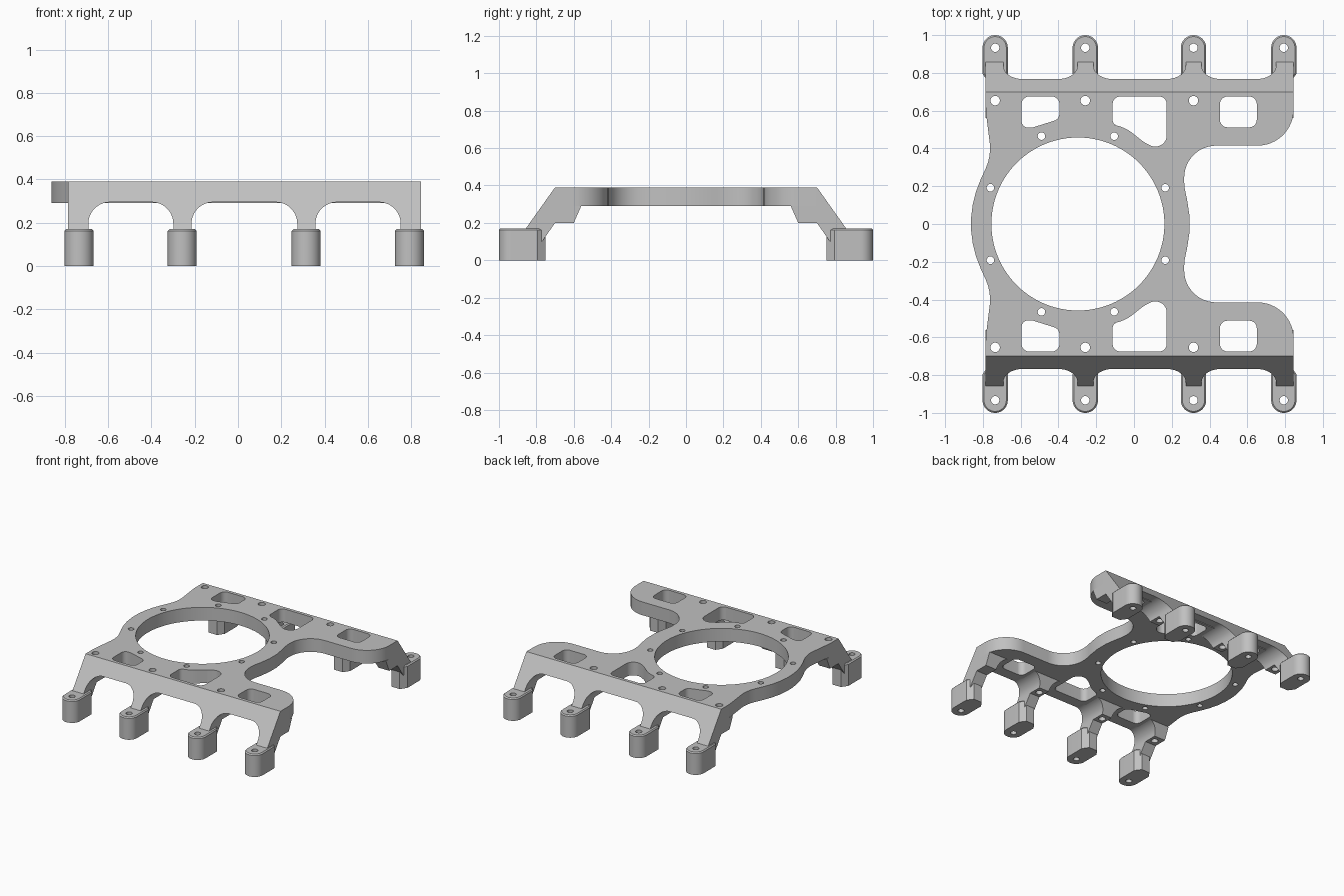
import bpy, bmesh, math
from mathutils import Vector

cube = bpy.data.objects.get("Cube")
if cube:
    bpy.data.objects.remove(cube, do_unlink=True)

GREY = (0.53, 0.53, 0.53, 1)
grey = bpy.data.materials.new("plain grey")
grey.use_nodes = True
grey.diffuse_color = GREY
grey.node_tree.nodes["Principled BSDF"].inputs["Base Color"].default_value = GREY

LEGS = (-0.735, -0.258, 0.315, 0.793)
TOP, UNDER, FOLD = 0.39, 0.29, 0.70
AXES = {"x": lambda u, v, t: (t, u, v),
        "y": lambda u, v, t: (u, t, v),
        "z": lambda u, v, t: (u, v, t)}


def rounded(corners):
    """Closed outline from (u, v, radius) corners."""
    out = []
    for i, (u, v, r) in enumerate(corners):
        p = Vector((u, v))
        a = (Vector(corners[i - 1][:2]) - p).normalized()
        b = (Vector(corners[(i + 1) % len(corners)][:2]) - p).normalized()
        if r == 0:
            out.append((u, v))
            continue
        half = a.angle(b) / 2
        turn = math.pi - 2 * half
        centre = p + (a + b).normalized() * r / math.sin(half)
        mid = (p - centre).normalized()
        side = Vector((-mid.y, mid.x))
        if side.dot(b) < 0:
            side = -side
        n = max(3, int(math.degrees(turn) / 7))
        for k in range(n + 1):
            t = turn * (k / n - 0.5)
            q = centre + r * (mid * math.cos(t) + side * math.sin(t))
            out.append((q.x, q.y))
    return out


def circle(u, v, r, n=32):
    return [(u + r * math.cos(math.tau * k / n), v + r * math.sin(math.tau * k / n))
            for k in range(n)]


def flip(loop):
    return [(u, -v) for u, v in loop]


def prism(name, loops, axis, lo, hi, top_bevel=0):
    """Extrude one or more outlines along an axis into one mesh."""
    bm = bmesh.new()
    place = AXES[axis]
    for loop in loops:
        ends = [[bm.verts.new(place(u, v, t)) for u, v in loop] for t in (lo, hi)]
        for end in ends:
            bm.faces.new(end)
        for i in range(len(loop)):
            bm.faces.new((ends[0][i - 1], ends[0][i], ends[1][i], ends[1][i - 1]))
    bmesh.ops.recalc_face_normals(bm, faces=bm.faces)
    if top_bevel:
        rim = [e for e in bm.edges if all(abs(v.co.z - hi) < 1e-5 for v in e.verts)]
        bmesh.ops.bevel(bm, geom=rim, offset=top_bevel, segments=1, affect="EDGES")
    mesh = bpy.data.meshes.new(name)
    bm.to_mesh(mesh)
    bm.free()
    mesh.materials.append(grey)
    obj = bpy.data.objects.new(name, mesh)
    bpy.context.collection.objects.link(obj)
    return obj


def activate(obj):
    bpy.ops.object.select_all(action="DESELECT")
    obj.select_set(True)
    bpy.context.view_layer.objects.active = obj


def cut(obj, cutter):
    """Subtract the cutter, then discard it."""
    cutter.hide_render = True
    mod = obj.modifiers.new("cut", "BOOLEAN")
    mod.operation, mod.solver, mod.object = "DIFFERENCE", "EXACT", cutter
    activate(obj)
    bpy.ops.object.modifier_apply(modifier=mod.name)
    bpy.data.objects.remove(cutter, do_unlink=True)


def smooth(obj):
    activate(obj)
    bpy.ops.object.shade_smooth_by_angle(angle=math.radians(25))


# Plate outline, mirrored front to back
half = [(-0.92, 0, 0.568), (-0.755, 0.36, 0.25), (-0.785, 0.6, 0.4),
        (-0.785, FOLD, 0), (0.845, FOLD, 0), (0.845, 0.415, 0.19),
        (0.268, 0.415, 0.17), (0.265, 0.2, 0.3), (0.311, 0, 0.6)]
outline = half + [(x, -y, r) for x, y, r in half[-2:0:-1]]
plate = prism("top_plate", [rounded(outline)], "z", UNDER, TOP)

# Plate openings: large bore, pockets and screw holes
pockets = [
    rounded([(-0.595, 0.675, 0.04), (-0.395, 0.675, 0.04),
             (-0.395, 0.555, 0.04), (-0.54, 0.51, 0.05), (-0.595, 0.51, 0.035)]),
    rounded([(-0.113, 0.675, 0.04), (0.173, 0.675, 0.04), (0.173, 0.37, 0.06),
             (0.05, 0.435, 0.1), (-0.05, 0.515, 0.2), (-0.113, 0.525, 0.03)]),
    rounded([(0.455, 0.675, 0.04), (0.65, 0.675, 0.04),
             (0.65, 0.512, 0.04), (0.455, 0.512, 0.04)])]
screws = [circle(x, 0.653, 0.025, 24) for x in LEGS[:3]]
ring = [circle(x, y, 0.02, 20) for x, y in
        ((-0.76, 0.192), (0.165, 0.192), (-0.49, 0.465), (-0.105, 0.465))]
holes = pockets + screws + ring
cut(plate, prism("plate_cutter", [circle(-0.297, 0, 0.458, 96)] + holes
                 + [flip(h) for h in holes], "z", UNDER - 0.1, TOP + 0.1))
smooth(plate)

# Sloping walls with arches between the legs, front and rear
section = [(FOLD, TOP), (0.86, 0.165), (0.86, 0.1), (0.77, 0.1), (FOLD, 0.2),
           (0.60, 0.2), (0.56, UNDER), (FOLD, UNDER)]
arches = []
for left, right in zip(LEGS, LEGS[1:]):
    a, b = left + 0.043, right - 0.041
    arches.append(rounded([(a, 0, 0), (a, 0.295, 0.1), (b, 0.295, 0.1), (b, 0, 0)]))

# Foot outline: round outside, chamfered inside
W, PIN = 0.067, 0.933
foot_shape = [(W * math.cos(math.pi * k / 20), PIN + W * math.sin(math.pi * k / 20))
              for k in range(21)]
foot_shape += [(-W, 0.795), (-0.035, 0.75), (0.035, 0.75), (W, 0.795)]

for s, end in ((-1, "front"), (1, "rear")):
    wall = prism(end + "_leg_wall", [[(s * y, z) for y, z in section]], "x", -0.785, 0.845)
    cut(wall, prism("arch_cutter", arches, "y", s * 0.5, s * 1.1))
    cut(wall, prism("screw_cutter", [[(x, s * y) for x, y in c] for c in screws],
                    "z", 0.1, 0.35))
    smooth(wall)
    for i, x in enumerate(LEGS):
        shape = [(x + u, s * v) for u, v in foot_shape]
        foot = prism(f"{end}_foot_{i + 1}", [shape], "z", 0, 0.17, top_bevel=0.008)
        cut(foot, prism("pin_cutter", [circle(x, s * PIN, 0.022, 24)], "z", -0.1, 0.3))
        smooth(foot)
